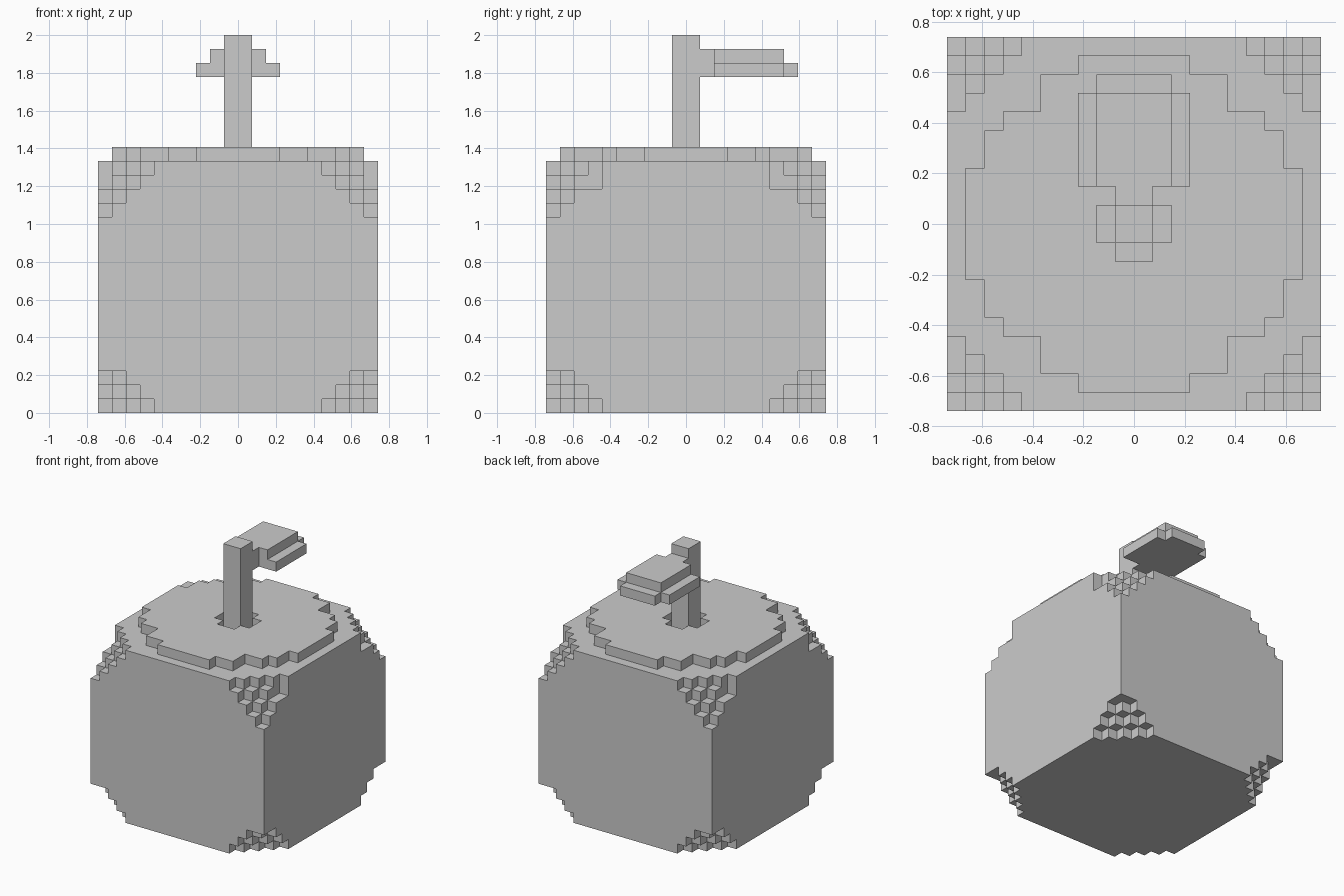
import bpy, bmesh, math

if "Cube" in bpy.data.objects:
    bpy.data.objects.remove(bpy.data.objects["Cube"])

V = 2 / 27  # edge length of one block

AXES = [(0, 1, 2), (1, 2, 0), (2, 0, 1)]


def box(x0, x1, y0, y1, z0, z1):
    return {(x, y, z) for x in range(x0, x1) for y in range(y0, y1) for z in range(z0, z1)}


def build(name, cells):
    """Skin a set of blocks with only its exposed faces, merging coplanar ones."""
    bm = bmesh.new()
    verts = {}

    def vert(p):
        if p not in verts:
            verts[p] = bm.verts.new([c * V for c in p])
        return verts[p]

    for c in cells:
        for a, b, d in AXES:
            for side in (0, 1):
                n = list(c)
                n[a] += 1 if side else -1
                if tuple(n) in cells:
                    continue
                ring = []
                for u, w in ((0, 0), (1, 0), (1, 1), (0, 1)):
                    p = list(c)
                    p[a] += side
                    p[b] += u
                    p[d] += w
                    ring.append(vert(tuple(p)))
                bm.faces.new(ring if side else ring[::-1])
    bmesh.ops.dissolve_limit(bm, angle_limit=math.radians(1),
                             verts=bm.verts[:], edges=bm.edges[:])
    mesh = bpy.data.meshes.new(name)
    bm.to_mesh(mesh)
    bm.free()
    obj = bpy.data.objects.new(name, mesh)
    bpy.context.collection.objects.link(obj)
    return obj


def corner_cut(x, y, z):
    """True for blocks stepped away at the eight corners of the body."""
    i = min(x + 10, 9 - x)
    j = min(y + 10, 9 - y)
    top = 17 - z
    if i + j + top < 4 or (i, j, top) == (0, 3, 1):
        return True
    return z < 3 and i + j + z < 4


# Fruit body with stepped corners
body = {c for c in box(-10, 10, -10, 10, 0, 18) if not corner_cut(*c)}

# Rounded cap layer: half width of each row outward from the centre
for row, half in enumerate([9, 9, 9, 8, 8, 7, 5, 5, 3]):
    for y in (row, -row - 1):
        body |= box(-half, half, y, y + 1, 18, 19)

# Cross-shaped dip round the stem
body -= box(-2, 2, -1, 1, 18, 19) | box(-1, 1, -2, 2, 18, 19)
build("fruit_body", body)

# Stem
build("stem", box(-1, 1, -1, 1, 18, 27))

# Leaf: stalk, wide lower layer, narrower upper layer
leaf = box(-1, 1, 1, 2, 24, 26)
leaf |= box(-3, 3, 2, 7, 24, 25) | box(-2, 2, 7, 8, 24, 25)
leaf |= box(-2, 2, 2, 7, 25, 26)
build("leaf", leaf)
